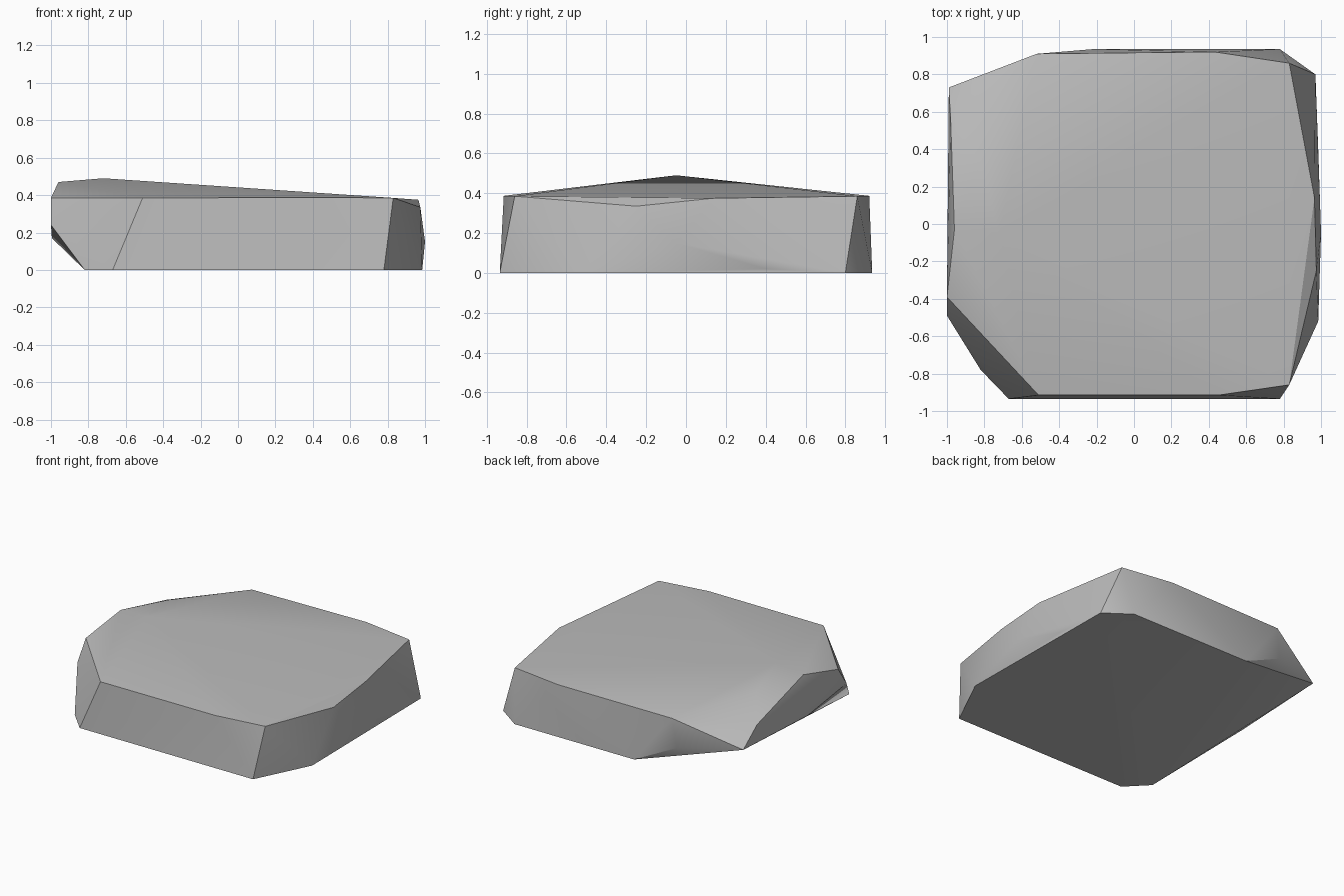
import bpy
import bmesh
import math

# Remove the default cube only
default_cube = bpy.data.objects.get("Cube")
if default_cube:
    bpy.data.objects.remove(default_cube, do_unlink=True)


def flat_material(name, value):
    """One plain grey colour for the viewport and for renders."""
    material = bpy.data.materials.new(name)
    material.use_nodes = True
    colour = (value, value, value, 1.0)
    material.diffuse_color = colour
    shader = material.node_tree.nodes["Principled BSDF"]
    shader.inputs["Base Color"].default_value = colour
    shader.inputs["Roughness"].default_value = 0.9
    return material


def hull_object(name, points, material, sharp_angle):
    """Wrap a chiselled stone skin tightly around its corner points."""
    mesh = bpy.data.meshes.new(name)
    bm = bmesh.new()
    for point in points:
        bm.verts.new(point)
    hull = bmesh.ops.convex_hull(bm, input=bm.verts[:])
    loose = {item for key in ("geom_interior", "geom_unused")
             for item in hull[key] if isinstance(item, bmesh.types.BMVert)}
    bmesh.ops.delete(bm, geom=list(loose), context="VERTS")
    bmesh.ops.recalc_face_normals(bm, faces=bm.faces[:])
    bm.to_mesh(mesh)
    bm.free()

    obj = bpy.data.objects.new(name, mesh)
    bpy.context.collection.objects.link(obj)
    mesh.materials.append(material)
    bpy.ops.object.select_all(action="DESELECT")
    obj.select_set(True)
    bpy.context.view_layer.objects.active = obj
    bpy.ops.object.shade_smooth_by_angle(angle=math.radians(sharp_angle))
    return obj


# Flat underside outline, all on the ground
base_outline = [(x, y, 0) for x, y in (
    (-.67, -.935), (.78, -.935), (.985, -.52), (.97, .8),
    (.78, .935), (-.22, .935), (-.82, -.78))]

# Broken lower edge along the left-hand end, lifted off the ground
undercut = [(-1, -.49, .24), (-.995, -.03, .17), (-.99, .73, .2),
            (-.55, .895, .16)]

# Slight bulge on the opposite end
bulge = [(1, -.05, .15), (.985, .4, .02)]

# Rim of the top surface
top_rim = [(-.51, -.915, .385), (.45, -.915, .387), (.83, -.86, .385),
           (.975, -.25, .335), (.965, .14, .375), (.83, .86, .385),
           (.43, .92, .387), (-.52, .91, .382), (-.98, .55, .32),
           (-.96, -.03, .47), (-1, -.39, .385)]

# Low crown of the top surface
crown = [(-.72, -.05, .49), (-.82, .33, .445)]

stone_grey = flat_material("stone_grey", .5)
hull_object("rock_slab", base_outline + undercut + bulge + top_rim + crown,
            stone_grey, 30)
